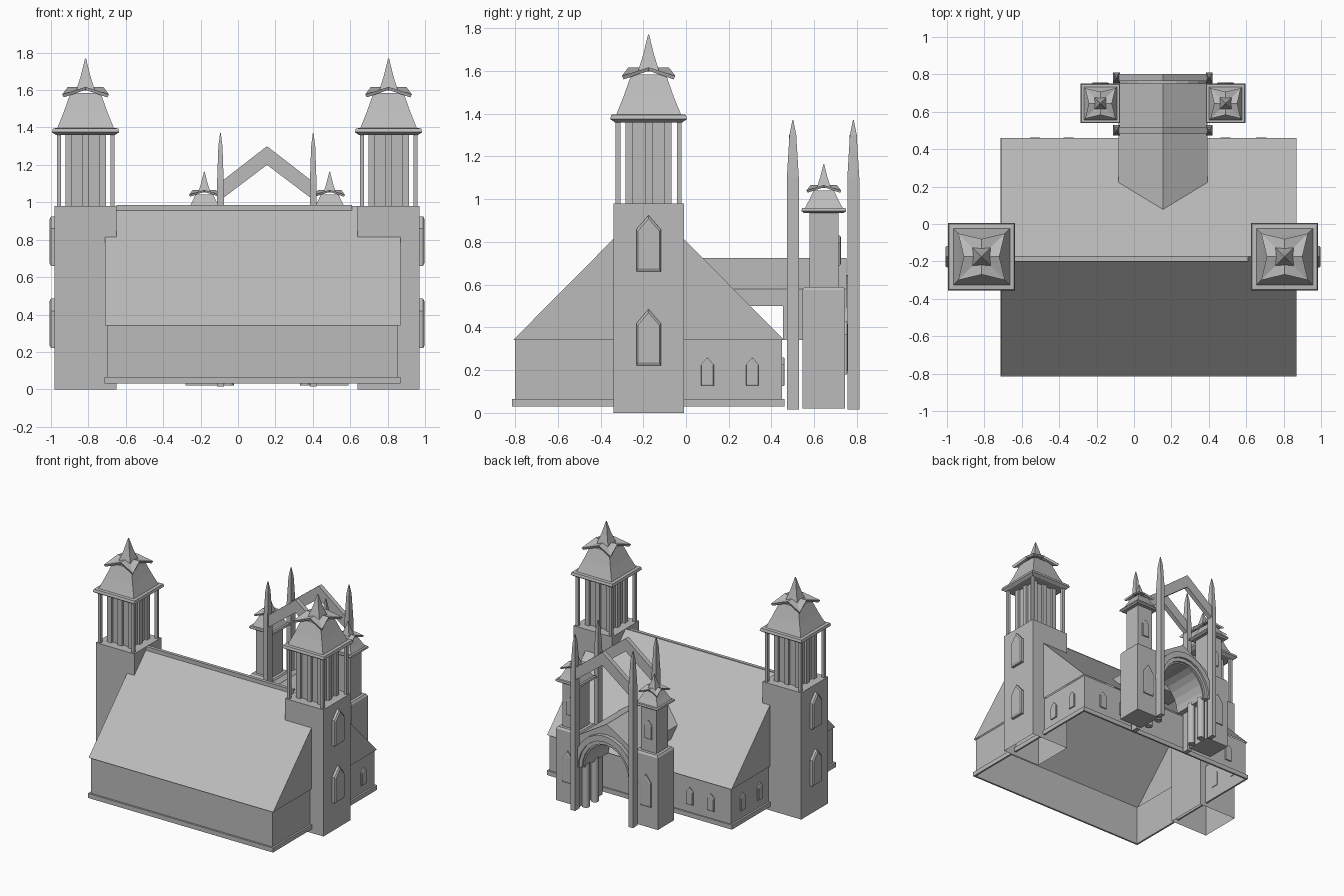
import bpy, bmesh, math
from mathutils import Vector

cube = bpy.data.objects.get("Cube")
if cube:
    bpy.data.objects.remove(cube, do_unlink=True)

stone = bpy.data.materials.new("grey stone")
stone.use_nodes = True
stone.diffuse_color = (0.5, 0.5, 0.5, 1)
stone.node_tree.nodes["Principled BSDF"].inputs["Base Color"].default_value = (0.5, 0.5, 0.5, 1)


def finish(name, bm):
    bmesh.ops.remove_doubles(bm, verts=bm.verts, dist=1e-5)
    bmesh.ops.recalc_face_normals(bm, faces=bm.faces)
    mesh = bpy.data.meshes.new(name)
    bm.to_mesh(mesh)
    bm.free()
    mesh.materials.append(stone)
    obj = bpy.data.objects.new(name, mesh)
    bpy.context.collection.objects.link(obj)
    return obj


def skin(name, rings, bottom=True, top=True):
    """Join matching rings of points into a solid."""
    bm = bmesh.new()
    loops = [[bm.verts.new(p) for p in ring] for ring in rings]
    n = len(loops[0])
    for a, b in zip(loops, loops[1:]):
        for i in range(n):
            j = (i + 1) % n
            bm.faces.new((a[i], a[j], b[j], b[i]))
    if bottom:
        bm.faces.new(loops[0])
    if top:
        bm.faces.new(loops[-1])
    return finish(name, bm)


def loft(name, x, y, rings, **caps):
    """Stack of rectangles given as (half x, half y, z)."""
    return skin(name, [[(x + sx * hx, y + sy * hy, z)
                        for sx, sy in ((-1, -1), (1, -1), (1, 1), (-1, 1))]
                       for hx, hy, z in rings], **caps)


def box(name, x0, x1, y0, y1, z0, z1, **caps):
    hx, hy = (x1 - x0) / 2, (y1 - y0) / 2
    return loft(name, x0 + hx, y0 + hy, [(hx, hy, z0), (hx, hy, z1)], **caps)


def prism_y(name, profile, y0, y1):
    return skin(name, [[(x, y, z) for x, z in profile] for y in (y0, y1)])


def window(name, x, y, normal, width, z0, z1, depth):
    """Pointed window plate with a chamfered rim."""
    n = Vector(normal)
    side = Vector((-n.y, n.x, 0))
    zc, hw, hh = (z0 + z1) / 2, width / 2, (z1 - z0) / 2
    shape = [(-hw, -hh), (hw, -hh), (hw, hh * 0.5), (0, hh), (-hw, hh * 0.5)]
    base = Vector((x, y, zc))
    rings = [[base + side * u * s + n * d + Vector((0, 0, v * s)) for u, v in shape]
             for s, d in ((1, -0.005), (1, depth * 0.7), (0.88, depth))]
    skin(name, rings)


def crown(name, x, y, h, z0, z1, t):
    """Four-gabled cap with low corners and raised side middles."""
    m = h * 0.76
    plan = [(-h, -h, z0), (0, -m, z1), (h, -h, z0), (m, 0, z1),
            (h, h, z0), (0, m, z1), (-h, h, z0), (-m, 0, z1)]
    bm = bmesh.new()
    low = [bm.verts.new((x + a * 0.93, y + b * 0.93, z - t)) for a, b, z in plan]
    high = [bm.verts.new((x + a, y + b, z)) for a, b, z in plan]
    c0, c1 = bm.verts.new((x, y, z1 - t)), bm.verts.new((x, y, z1))
    for i in range(8):
        j = (i + 1) % 8
        bm.faces.new((low[i], low[j], high[j], high[i]))
        bm.faces.new((high[i], high[j], c1))
        bm.faces.new((low[j], low[i], c0))
    finish(name, bm)


def spire_roof(name, x, y, eave, z, body, tip, s):
    """Eave slab, flared roof, gabled cap and spike."""
    loft(name + "_eave", x, y, [(eave * k, eave * k, z + dz * s) for k, dz in
                                ((0.88, 0), (1, 0.015), (0.97, 0.035), (0.85, 0.037))])
    zb, zt = z + 0.037 * s, z + 0.037 * s + body
    loft(name + "_roof", x, y, [(eave * k, eave * k, zb + body * f) for k, f in
                                ((0.84, 0), (0.65, 0.5), (0.45, 1.1))])
    h = 0.125 * s
    crown(name + "_cap", x, y, h, zt + 0.01 * s, zt + 0.05 * s, 0.016 * s)
    loft(name + "_spike", x, y, [(0.4 * h, 0.4 * h, zt + 0.03 * s),
                                 (0.2 * h, 0.2 * h, zt + 0.3 * (tip - zt) + 0.05 * s),
                                 (0.02 * h, 0.02 * h, tip)])


# Nave: open-bottomed walls, plinth and gable roof
box("nave_walls", -0.70, 0.855, -0.80, 0.45, 0.04, 0.34, bottom=False, top=False)
plinth = box("nave_plinth", -0.715, 0.87, -0.815, 0.46, 0.03, 0.065, bottom=False, top=False)
rim = plinth.modifiers.new("rim", 'SOLIDIFY')
rim.thickness = 0.02
RIDGE_Y, RIDGE_Z = -0.175, 0.98
bm = bmesh.new()
ends = [[bm.verts.new((x, y, z)) for y, z in ((-0.81, 0.34), (RIDGE_Y, RIDGE_Z), (0.46, 0.34))]
        for x in (-0.712, 0.868)]
for e in ends:
    bm.faces.new(e)
for i in range(2):
    bm.faces.new((ends[0][i], ends[0][i + 1], ends[1][i + 1], ends[1][i]))
finish("nave_roof", bm)
box("nave_ridge", -0.65, 0.61, -0.20, -0.175, 0.955, 0.985)

# Nave windows on the two ends and the back wall
for y in (0.10, 0.31):
    window("end_window", 0.855, y, (1, 0, 0), 0.06, 0.125, 0.26, 0.012)
    window("end_window", -0.70, y, (-1, 0, 0), 0.06, 0.125, 0.26, 0.012)
for x in (-0.53, -0.35, 0.49, 0.68):
    window("back_window", x, 0.45, (0, 1, 0), 0.06, 0.125, 0.26, 0.012)

# Bell towers at both ends
TY = -0.175
for side, tx in ((-1, -0.815), (1, 0.805)):
    box("tower_shaft", tx - 0.165, tx + 0.165, TY - 0.165, TY + 0.165, 0, 0.98, bottom=False)
    for z in (0.22, 0.66):
        window("tower_window", tx + side * 0.165, TY, (side, 0, 0), 0.115, z, z + 0.265, 0.028)
    loft("belfry_core", tx, TY, [(0.09, 0.09, 0.98), (0.09, 0.09, 1.37)])
    for i in (-1, 0, 1):
        for j in (-1, 0, 1):
            if i or j:
                px, py = tx + i * 0.09, TY + j * 0.09
                loft("belfry_pilaster", px, py, [(0.018, 0.018, 0.98), (0.018, 0.018, 1.37)])
            if i and j:
                px, py = tx + i * 0.143, TY + j * 0.143
                loft("belfry_post", px, py, [(0.011, 0.011, 0.98), (0.011, 0.011, 1.37)])
    spire_roof("tower", tx, TY, 0.18, 1.36, 0.17, 1.77, 1.0)

# Porch vault: gabled outside, arched inside, running into the nave roof
PX = 0.155


def arc(r, zc, n=12):
    return [(PX + r * math.cos(math.pi * i / n), zc + 1.15 * r * math.sin(math.pi * i / n))
            for i in range(n + 1)]


inner = arc(0.19, 0.34)
outer = [(-0.082, 0.34), (-0.082, 0.58), (PX, 0.725), (0.392, 0.58), (0.392, 0.34)]
prism_y("porch_vault", inner + outer, 0.455, 0.75)
prism_y("porch_roof", [(-0.082, 0.50), (-0.082, 0.58), (PX, 0.725), (0.392, 0.58), (0.392, 0.50)],
        0.05, 0.46)
for r, y in ((0.20, 0.765), (0.225, 0.78)):
    prism_y("porch_arch", arc(r, 0.34) + arc(r + 0.04, 0.34)[::-1], 0.74, y)

# Porch columns
for x in (PX - 0.205, PX + 0.205):
    for y in (0.60, 0.71):
        ring = [(x + 0.028 * math.cos(a * math.pi / 6), y + 0.028 * math.sin(a * math.pi / 6))
                for a in range(12)]
        col = skin("porch_column", [[(u, v, z) for u, v in ring] for z in (0.02, 0.36)])
        for f in col.data.polygons:
            f.use_smooth = len(f.vertices) == 4

# Two tall frames: tapering posts carrying a chevron beam
chevron = [(-0.09, 1.015), (PX, 1.20), (0.40, 1.015), (0.40, 1.11), (PX, 1.30), (-0.09, 1.11)]
for y in (0.50, 0.783):
    for x in (-0.094, 0.402):
        loft("frame_post", x, y, [(0.018, 0.028, 0.015), (0.018, 0.028, 1.10),
                                  (0.011, 0.016, 1.30), (0.002, 0.002, 1.37)])
    prism_y("frame_chevron", chevron, y - 0.018, y + 0.018)

# Porch turrets
UY = 0.645
for x in (-0.18, 0.49):
    loft("turret_base", x, UY, [(0.10, 0.10, 0.02), (0.10, 0.10, 0.575), (0.09, 0.09, 0.59)])
    loft("turret_shaft", x, UY, [(0.068, 0.068, 0.58), (0.068, 0.068, 0.94)])
    window("turret_lower_window", x, UY + 0.10, (0, 1, 0), 0.09, 0.18, 0.43, 0.012)
    window("turret_upper_window", x, UY + 0.068, (0, 1, 0), 0.06, 0.69, 0.83, 0.012)
    spire_roof("turret", x, UY, 0.105, 0.935, 0.075, 1.165, 0.65)
